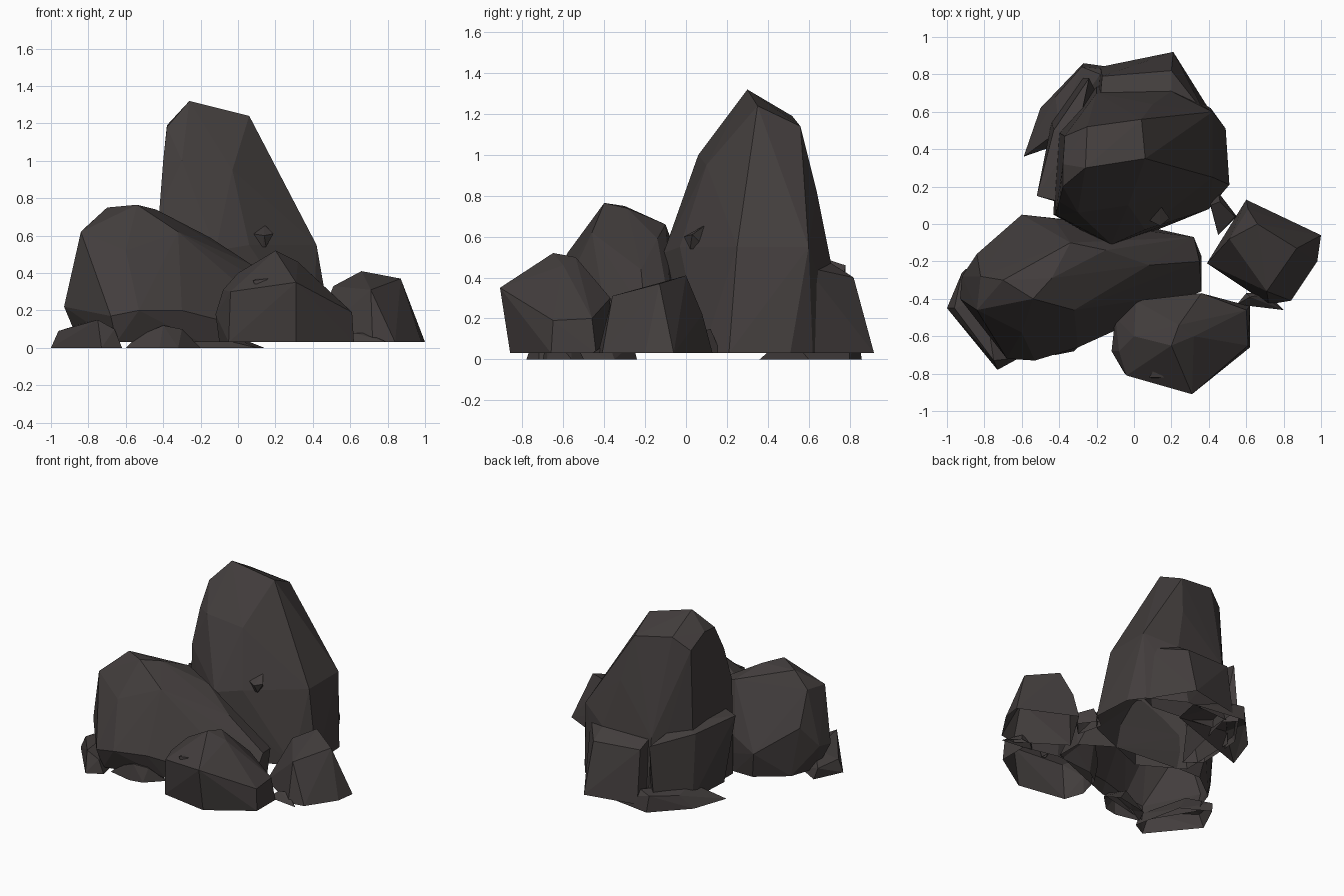
import bpy, bmesh

stone = bpy.data.materials.new("dark_stone")
stone.diffuse_color = (0.055, 0.047, 0.046, 1)


def rock(name, base_z, outline, upper):
    """Faceted boulder: hull of a ground outline and upper corners, open underneath."""
    bm = bmesh.new()
    for x, y in outline:
        bm.verts.new((x, y, base_z))
    for p in upper:
        bm.verts.new(p)
    res = bmesh.ops.convex_hull(bm, input=bm.verts[:])
    junk = {g for g in res["geom_interior"] + res["geom_unused"]
            if isinstance(g, bmesh.types.BMVert)}
    bmesh.ops.delete(bm, geom=list(junk), context='VERTS')
    bottom = [f for f in bm.faces if all(v.co.z < base_z + 0.001 for v in f.verts)]
    bmesh.ops.delete(bm, geom=bottom, context='FACES')
    bmesh.ops.recalc_face_normals(bm, faces=bm.faces[:])
    # an open shell can be flipped by the recalculation: check the highest face
    top = max(bm.faces, key=lambda f: f.calc_center_median().z)
    if top.normal.z < 0:
        bmesh.ops.reverse_faces(bm, faces=bm.faces[:])
    me = bpy.data.meshes.new(name)
    bm.to_mesh(me)
    bm.free()
    me.materials.append(stone)
    ob = bpy.data.objects.new(name, me)
    bpy.context.collection.objects.link(ob)


# tall spire
rock("tall_rock", 0.03,
     [(-.43, .05), (-.12, -.13), (.14, -.02), (.4, .08), (.51, .21), (.49, .51),
      (.41, .62), (.15, .76), (-.2, .74), (-.42, .5)],
     [(-.26, .3, 1.32), (.06, .35, 1.24), (-.38, .2, 1.18), (-.38, .32, 1.19),
      (-.25, .52, 1.19), (.04, .56, 1.14), (-.37, .47, 1.1), (-.3, .06, 1.0),
      (-.4, .12, 1.0), (-.03, .1, .95), (.21, .42, .93), (-.42, .05, .74),
      (-.12, -.11, .52), (.06, -.03, .55), (.42, .25, .55), (.42, .6, .55),
      (.1, .64, .82), (.2, .71, .47), (-.2, .7, .48)])
# chunks leaning on the spire
rock("back_chunk", 0.03,
     [(.41, .6), (.21, .92), (-.18, .84), (-.2, .6), (.3, .55)],
     [(.2, .82, .4), (-.17, .79, .42), (-.18, .68, .48), (.2, .71, .47), (.38, .59, .45)])
rock("left_chunk", 0.03,
     [(-.35, .1), (-.46, .2), (-.44, .55), (-.28, .78), (-.2, .7)],
     [(-.52, .15, .53), (-.43, .5, .5), (-.24, .78, .46), (-.3, .5, .55), (-.4, .12, .55)])

# large left boulder
rock("left_boulder", 0.03,
     [(-.85, -.35), (-.78, -.14), (-.57, .02), (-.42, .02), (.14, -.03), (.36, -.17),
      (.36, -.36), (.1, -.42), (-.2, -.58), (-.65, -.68)],
     [(-.93, -.4, .22), (-.92, -.28, .24), (-.84, -.16, .4), (-.84, -.46, .62),
      (-.82, -.28, .64), (-.7, -.3, .75), (-.54, -.4, .765), (-.44, -.29, .74),
      (-.6, .05, .22), (-.43, .03, .3), (-.34, -.1, .66), (-.15, -.14, .59),
      (.08, -.22, .44), (.32, -.07, .2), (.35, -.2, .22), (-.32, -.46, .62),
      (-.68, -.72, .17), (-.53, -.73, .2), (-.3, -.66, .2), (-.6, -.58, .52),
      (-.1, -.42, .42)])
# front boulder
rock("front_boulder", 0.03,
     [(-.05, -.8), (-.1, -.66), (-.05, -.48), (.05, -.41), (.36, -.38), (.62, -.44),
      (.62, -.66), (.31, -.86), (.12, -.82)],
     [(.2, -.65, .52), (.24, -.54, .5), (.31, -.91, .35), (.31, -.88, .19),
      (.0, -.6, .4), (-.08, -.68, .31), (-.04, -.81, .3), (.13, -.84, .33),
      (-.12, -.68, .18), (-.1, -.5, .2), (.01, -.41, .3), (.36, -.37, .3),
      (.32, -.6, .46), (.6, -.46, .2), (.61, -.65, .19)])
# right boulder
rock("right_boulder", 0.03,
     [(.39, -.21), (.6, .13), (1, -.06), (.98, -.2), (.84, -.41), (.72, -.43)],
     [(.51, -.08, .33), (.66, 0, .41), (.87, -.13, .37), (.71, -.36, .31),
      (.61, .08, .22)])

# low ground slabs
rock("left_slab", 0.0,
     [(-.9, -.24), (-1, -.45), (-.73, -.78), (-.62, -.72), (-.7, -.35)],
     [(-.92, -.26, .08), (-.96, -.45, .09), (-.75, -.73, .15), (-.66, -.72, .1),
      (-.8, -.4, .14)])
rock("front_slab", 0.0,
     [(-.6, -.66), (-.42, -.7), (-.32, -.68), (-.2, -.56), (-.3, -.5), (-.55, -.55)],
     [(-.54, -.66, .06), (-.4, -.68, .12), (-.3, -.64, .1), (-.4, -.56, .12)])
rock("back_slab", 0.0,
     [(-.59, .36), (-.5, .62), (-.27, .86), (.14, .8), (.1, .6), (-.4, .45)],
     [(-.42, .68, .1), (-.28, .84, .12), (-.18, .8, .13), (-.4, .5, .12)])

# small splinters and chips
rock("side_splinter", 0.03, [(.4, .13), (.45, -.06), (.55, .04), (.45, .17)],
     [(.41, .1, .12), (.46, .12, .15), (.54, .04, .12)])
rock("front_splinter", 0.03, [(.55, -.43), (.8, -.46), (.7, -.36), (.6, -.37)],
     [(.62, -.39, .08), (.68, -.38, .08)])
rock("spire_chip", 0.54, [(.13, .02), (.15, .02), (.14, .1)],
     [(.08, .02, .61), (.19, .03, .61), (.14, -.01, .6), (.14, .1, .66)])
rock("boulder_chip", 0.31, [(.1, -.82), (.13, -.83), (.12, -.76)],
     [(.08, -.82, .36), (.16, -.82, .37), (.12, -.76, .38)])
